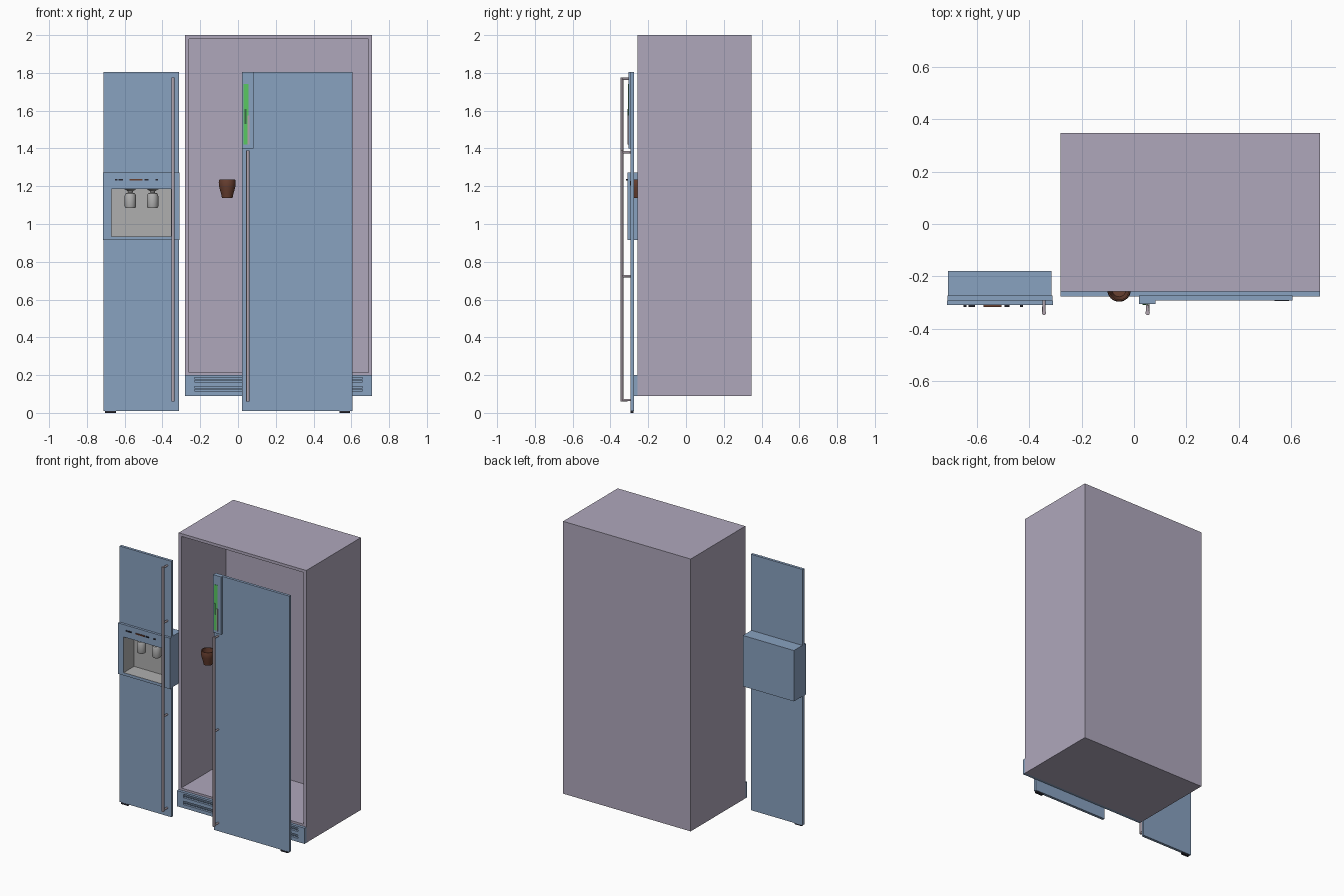
import bpy, bmesh, math
from mathutils import Matrix, Vector

cube = bpy.data.objects.get("Cube")
if cube:
    bpy.data.objects.remove(cube, do_unlink=True)


def material(name, r, g, b):
    m = bpy.data.materials.new(name)
    m.use_nodes = True
    m.diffuse_color = (r, g, b, 1)
    m.node_tree.nodes["Principled BSDF"].inputs["Base Color"].default_value = (r, g, b, 1)
    return m


LILAC = material("lilac grey", 0.43, 0.39, 0.50)
BLUE = material("steel blue", 0.25, 0.36, 0.53)
METAL = material("handle grey", 0.43, 0.37, 0.42)
GREY = material("niche grey", 0.43, 0.43, 0.43)
BROWN = material("brown", 0.14, 0.05, 0.03)
GREEN = material("display green", 0.10, 0.58, 0.12)
DARK_GREEN = material("dark green", 0.04, 0.16, 0.06)
BLACK = material("near black", 0.02, 0.02, 0.03)


def finish(name, bm, mat):
    mesh = bpy.data.meshes.new(name)
    bm.to_mesh(mesh)
    bm.free()
    mesh.materials.append(mat)
    ob = bpy.data.objects.new(name, mesh)
    bpy.context.collection.objects.link(ob)
    return ob


def box(name, xs, ys, zs, mat):
    bm = bmesh.new()
    lo, hi = Vector((xs[0], ys[0], zs[0])), Vector((xs[1], ys[1], zs[1]))
    size = hi - lo
    bmesh.ops.create_cube(bm, size=1, matrix=Matrix.Translation((lo + hi) / 2)
                          @ Matrix.Diagonal((*size, 1)))
    return finish(name, bm, mat)


def cut(ob, xs, ys, zs):
    """Cut a box-shaped opening and discard the cutter."""
    cutter = box("cutter", xs, ys, zs, ob.data.materials[0])
    cutter.hide_render = True
    mod = ob.modifiers.new("opening", "BOOLEAN")
    mod.operation, mod.solver, mod.object = "DIFFERENCE", "EXACT", cutter
    bpy.context.view_layer.update()
    deps = bpy.context.evaluated_depsgraph_get()
    mesh = bpy.data.meshes.new_from_object(ob.evaluated_get(deps))
    ob.modifiers.clear()
    ob.data = mesh
    bpy.data.objects.remove(cutter, do_unlink=True)


def lathe(name, profile, centre, mat, sides=24):
    """Turn (radius, height) points around a vertical axis."""
    bm = bmesh.new()
    verts = [bm.verts.new((r, 0, z)) for r, z in profile]
    edges = [bm.edges.new(pair) for pair in zip(verts, verts[1:])]
    bmesh.ops.spin(bm, geom=verts + edges, axis=(0, 0, 1), cent=(0, 0, 0),
                   angle=math.tau, steps=sides)
    bmesh.ops.remove_doubles(bm, verts=bm.verts, dist=0.0002)
    bmesh.ops.recalc_face_normals(bm, faces=bm.faces)
    ob = finish(name, bm, mat)
    ob.location = centre
    bpy.ops.object.select_all(action="DESELECT")
    ob.select_set(True)
    bpy.context.view_layer.objects.active = ob
    bpy.ops.object.shade_smooth_by_angle()
    return ob


# Open cabinet
cabinet = box("cabinet", (-0.28, 0.71), (-0.257, 0.348), (0.09, 2), LILAC)
cut(cabinet, (-0.26, 0.69), (-0.4, 0.24), (0.215, 1.98))

# Kick grille with two slots, each holding a thin slat
grille = box("kick_grille", (-0.28, 0.71), (-0.277, -0.257), (0.09, 0.2), BLUE)
for z in (0.127, 0.175):
    cut(grille, (-0.23, 0.66), (-0.4, -0.262), (z - 0.012, z + 0.012))
    box("grille_slat", (-0.23, 0.66), (-0.272, -0.262), (z - 0.004, z + 0.004), BLUE)

# Doors
DOOR_Y, DOOR_Z = (-0.293, -0.274), (0.01, 1.805)
NICHE_X, NICHE_Z, NICHE_BACK = (-0.67, -0.355), (0.935, 1.185), -0.195
left_door = box("narrow_door", (-0.713, -0.312), DOOR_Y, DOOR_Z, BLUE)
cut(left_door, NICHE_X, (-0.4, 0), NICHE_Z)
box("wide_door", (0.02, 0.605), DOOR_Y, DOOR_Z, BLUE)
for x in (-0.675, 0.565):
    box("hinge_foot", (x - 0.028, x + 0.028), (-0.295, -0.278), (0, 0.01), BLACK)

# Dispenser: surround in front of the door, housing behind it
surround = box("dispenser_surround", (-0.715, -0.31), (-0.31, -0.293), (0.915, 1.272), BLUE)
cut(surround, NICHE_X, (-0.4, 0), NICHE_Z)
housing = box("dispenser_housing", (-0.711, -0.315), (-0.274, -0.18), (0.915, 1.272), BLUE)
cut(housing, NICHE_X, (-0.4, NICHE_BACK), NICHE_Z)
for part in (surround, left_door, housing):
    part.data.materials.append(GREY)
    for f in part.data.polygons:
        c = f.center
        inside = (NICHE_X[0] - 0.001 < c.x < NICHE_X[1] + 0.001
                  and NICHE_Z[0] - 0.001 < c.z < NICHE_Z[1] + 0.001)
        lining = abs(f.normal.y) < 0.5 or abs(c.y - NICHE_BACK) < 0.001
        f.material_index = int(inside and lining)

# Nozzles: funnel necks over round cups
for x in (-0.57, -0.452):
    lathe("nozzle", [(0, 0), (0.026, 0), (0.03, 0.01), (0.03, 0.065), (0.025, 0.078),
                     (0.012, 0.082), (0.014, 0.09), (0.03, 0.1), (0, 0.1)],
          (x, -0.255, 1.084), GREY)

# Control buttons above the niche
for x, half, mat in ((-0.645, 0.006, BLACK), (-0.62, 0.012, BLACK), (-0.54, 0.034, BROWN),
                     (-0.485, 0.01, BLACK), (-0.43, 0.006, BLACK)):
    box("control_button", (x - half, x + half), (-0.317, -0.31), (1.231, 1.238), mat)

# Display on the wide door
panel = box("display_panel", (0.02, 0.083), (-0.305, -0.293), (1.4, 1.805), BLUE)
box("display_screen", (0.03, 0.055), (-0.308, -0.305), (1.42, 1.74), GREEN)
box("display_mark", (0.034, 0.046), (-0.31, -0.308), (1.53, 1.61), DARK_GREEN)
box("display_strip", (0.05, 0.06), (-0.311, -0.305), (1.42, 1.575), METAL)

# Long handles on round stand-offs
for x, heights in ((-0.344, (0.068, 0.724, 1.38, 1.768)), (0.052, (0.068, 0.724, 1.38))):
    r, length = 0.0085, heights[-1] - heights[0] + 0.016
    lathe("door_handle", [(0, 0), (r, 0), (r, length), (0, length)],
          (x, -0.3395, heights[0] - 0.008), METAL, 12)
    for z in heights:
        post = lathe("handle_post", [(0, 0), (0.006, 0), (0.007, 0.046), (0, 0.046)],
                     (x, -0.293, z), METAL, 12)
        post.rotation_euler.x = math.pi / 2

# Small jar at the cabinet opening
lathe("jar", [(0, 0), (0.028, 0), (0.032, 0.02), (0.042, 0.055), (0.045, 0.08),
              (0.042, 0.097), (0.037, 0.097), (0.038, 0.06), (0.026, 0.012), (0, 0.012)],
      (-0.057, -0.252, 1.138), BROWN, 32)
